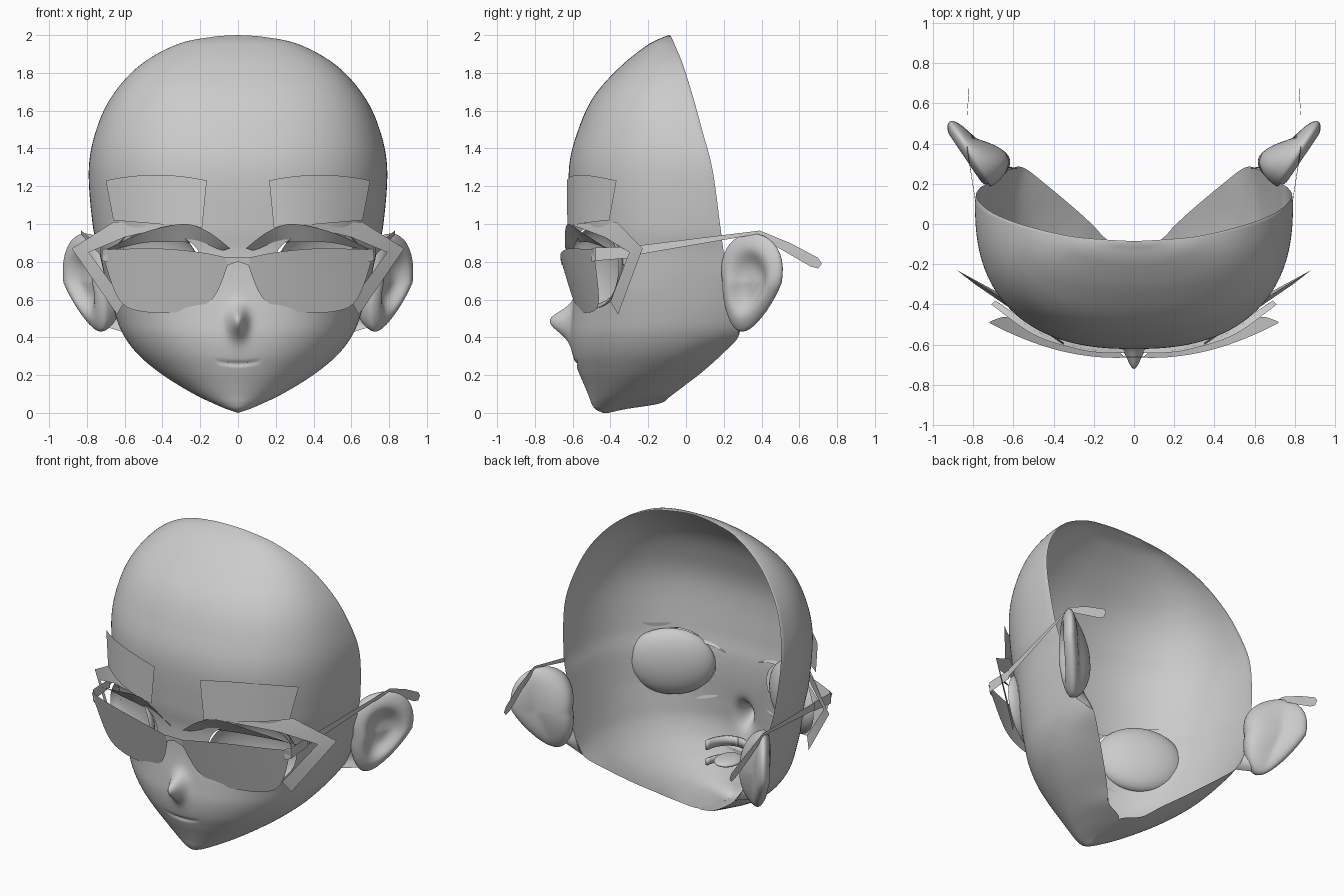
import bpy, bmesh, math
from mathutils import Vector, Matrix

if "Cube" in bpy.data.objects:
    bpy.data.objects.remove(bpy.data.objects["Cube"])

grey = bpy.data.materials.new("plain grey")
grey.use_nodes = True
grey.diffuse_color = (0.6, 0.6, 0.6, 1)
grey.node_tree.nodes["Principled BSDF"].inputs["Base Color"].default_value = (0.6, 0.6, 0.6, 1)


def finish(name, bm, mirror=True, thick=0):
    """Turn a bmesh into a smooth grey object, mirrored across x if asked."""
    mesh = bpy.data.meshes.new(name)
    bm.to_mesh(mesh)
    bm.free()
    mesh.materials.append(grey)
    obj = bpy.data.objects.new(name, mesh)
    bpy.context.collection.objects.link(obj)
    bpy.ops.object.select_all(action="DESELECT")
    obj.select_set(True)
    bpy.context.view_layer.objects.active = obj
    bpy.ops.object.shade_smooth_by_angle(angle=math.radians(50))
    if thick:
        mod = obj.modifiers.new("thickness", "SOLIDIFY")
        mod.thickness, mod.offset = thick, 0
    if mirror:
        mod = obj.modifiers.new("mirror", "MIRROR")
        mod.use_clip = True
    return obj


def spline(points, steps):
    """Sample a smooth curve through points of any dimension."""
    out = []
    for i in range(len(points) - 1):
        p = [points[max(0, min(len(points) - 1, i + k))] for k in (-1, 0, 1, 2)]
        for j in range(steps):
            t = j / steps
            out.append([b + t / 2 * (c - a + t * (2*a - 5*b + 4*c - d + t * (3*(b - c) + d - a)))
                        for a, b, c, d in zip(*p)])
    return out + [list(points[-1])]


def grid(rows):
    """Skin equal-length rows of points with quads."""
    bm = bmesh.new()
    vs = [[bm.verts.new(p) for p in row] for row in rows]
    for r, q in zip(vs, vs[1:]):
        for i in range(len(r) - 1):
            bm.faces.new((r[i], r[i + 1], q[i + 1], q[i]))
    bmesh.ops.remove_doubles(bm, verts=bm.verts, dist=0.0005)
    return bm


# Head shell levels: height, front y, widest x, widest y, rim x, rim y
levels = [
    (0, -.44, 0, -.43, 0, -.41), (.02, -.48, .06, -.42, 0, -.32),
    (.05, -.5, .13, -.38, 0, -.14), (.09, -.515, .215, -.32, .13, -.08),
    (.15, -.54, .32, -.24, .21, 0), (.22, -.57, .425, -.16, .31, .09),
    (.31, -.6, .53, -.08, .43, .19), (.41, -.612, .605, -.02, .55, .28),
    (.52, -.603, .65, .02, .62, .27), (.7, -.585, .7, .05, .69, .23),
    (.85, -.585, .735, .08, .73, .2), (1, -.605, .77, .1, .765, .18),
    (1.29, -.62, .79, .1, .785, .14), (1.5, -.57, .75, .06, .745, .085),
    (1.68, -.485, .665, .02, .66, .035), (1.84, -.34, .52, -.03, .515, -.015),
    (1.95, -.2, .325, -.065, .32, -.06), (1.99, -.118, .14, -.08, .135, -.078),
    (2, -.085, 0, -.085, 0, -.085)]


def head_row(level, count=64, tail=10):
    z, front, wide_x, wide_y, rim_x, rim_y = level
    power = 2 / min(2.45, 1.8 + z, 2.2 + (2 - z))
    row = []
    for i in range(count + 1):
        t = math.pi / 2 * (i / count) ** 1.35
        x = wide_x * math.sin(t) ** power
        y = wide_y + (front - wide_y) * max(0, math.cos(t)) ** power
        # nose point and mouth crease
        height = .065 if z > .49 else .08
        y -= .115 * math.exp(-(x / .045) ** 2 - ((z - .49) / height) ** 2)
        if x < .12:
            y += .012 * math.exp(-((z - .26 - x * x) / .01) ** 2) * (1 - x / .12) ** .5
        row.append((x, y, z))
    for i in range(1, tail + 1):
        q = i / tail
        row.append((wide_x + (rim_x - wide_x) * q * q, wide_y + (rim_y - wide_y) * q, z))
    return row


bm = grid([head_row(level) for level in spline(levels, 10)])
# Eye openings: ellipses in a plane turned to follow the cheek
EYE = Vector((.43, -.5, .775))
EYE_TURN = .5
ACROSS = Vector((math.cos(EYE_TURN), math.sin(EYE_TURN), 0))
EYE_W, EYE_H = .25, .2


def eye_radius(p):
    return math.hypot((p - EYE).dot(ACROSS) / EYE_W, (p.z - EYE.z) / EYE_H)


inside = [f for f in bm.faces
          if f.calc_center_median().y < -.1 and eye_radius(f.calc_center_median()) < 1]
bmesh.ops.delete(bm, geom=inside, context="FACES")
for v in bm.verts:
    r = eye_radius(v.co)
    if v.is_boundary and v.co.y < -.1 and v.co.x > .1 and .8 < r < 1.2:
        v.co += ACROSS * (v.co - EYE).dot(ACROSS) * (1 / r - 1)
        v.co.z = EYE.z + (v.co.z - EYE.z) / r
finish("head_shell", bm)

# Hollow eye dishes, bulging into the head
bm = bmesh.new()
bmesh.ops.create_uvsphere(bm, u_segments=48, v_segments=32, radius=1)
bmesh.ops.delete(bm, geom=[v for v in bm.verts if v.co.y < -.01], context="VERTS")
bmesh.ops.transform(bm, verts=bm.verts, matrix=Matrix.Translation(EYE + Vector((.015, .015, -.005)))
                    @ Matrix.Rotation(EYE_TURN, 4, "Z") @ Matrix.Diagonal((.265, .1, .215, 1)))
finish("eye_dish", bm)


def strip(name, first, second, steps=1):
    return finish(name, grid([spline(first, steps), spline(second, steps)]))


# Brow plates lying just off the forehead
def brow_y(x):
    return -.637 + .68 * x ** 2.6


rows = []
for k in range(13):
    u = k / 12
    top = (.165 + .535 * u, 1.23 + .12 * u * (1 - u))
    low = (.19 + .47 * u, .98 + .04 * u)
    rows.append([(x, brow_y(x), z) for x, z in (top, low)])
finish("brow", grid(rows))

# Upper lid band and outer lash wing
strip("upper_lid", [(.04, -.64, .87), (.16, -.64, .96), (.29, -.62, 1), (.5, -.55, .955), (.71, -.4, .86)],
      [(.08, -.59, .86), (.2, -.57, .895), (.32, -.55, .905), (.5, -.5, .9), (.69, -.38, .855)], steps=6)
strip("lash_wing", [(.35, -.6, 1.0), (.66, -.365, 1.01), (.88, -.23, .87), (.64, -.36, .52)],
      [(.35, -.59, .99), (.6, -.43, .93), (.79, -.3, .85), (.6, -.4, .59)])


# Curved, tilted spectacle lenses
def lens_y(x, z):
    return -.66 + .36 * x * x + .28 * (.8 - z)


upper = spline([(.05, .82), (.2, .85), (.42, .87), (.72, .865)], 8)
lower = spline([(.055, .78), (.13, .61), (.27, .54), (.5, .535), (.63, .6), (.715, .83)], 5)
lower = [lower[round(i * (len(lower) - 1) / (len(upper) - 1))] for i in range(len(upper))]
rows = [[(x, lens_y(x, z), z) for x, z in (a, [(p + q) / 2 for p, q in zip(a, b)], b)]
        for a, b in zip(upper, lower)]
finish("lens", grid(rows))
strip("lens_bridge", [(0, -.665, .825), (.06, -.665, .825)], [(0, -.66, .8), (.06, -.66, .78)])
# Hinge bars, arms and drooping ear tips
strip("hinge", [(.69, -.5, .87), (.72, -.48, .875), (.72, -.3, .88)],
      [(.69, -.5, .8), (.72, -.48, .805), (.72, -.3, .82)])
strip("arm", [(.725, -.3, .88), (.83, .39, .965), (.83, .55, .9), (.82, .7, .82), (.82, .72, .79)],
      [(.725, -.3, .83), (.83, .37, .945), (.83, .53, .85), (.82, .66, .775), (.82, .7, .765)])

# Ears: flattened balls with a hollow outer face, thick at the root, tapering to the lobe
bm = bmesh.new()
bmesh.ops.create_uvsphere(bm, u_segments=40, v_segments=32, radius=1,
                          matrix=Matrix.Rotation(math.pi / 2, 4, "X"))
for v in bm.verts:
    x, y, z = v.co
    if y < 0:
        y += 1.25 * math.exp(-(math.hypot(x, z) / .55) ** 4)
    else:
        y *= 1 + 2.2 * max(0, .3 - x)
    droop = max(0, -z)
    v.co = Vector((x * (.185 + .055 * z) - .09 * droop, y * .06 + .04 * droop, z * .26))
turn = Matrix.Rotation(math.radians(56), 4, "Z")
bmesh.ops.transform(bm, verts=bm.verts, matrix=Matrix.Translation((.81, .35, .69)) @ turn)
finish("ear", bm)

# Bridging skin between the jaw rim and the ear
strip("ear_root", [(.725, .2, .85), (.69, .23, .7), (.62, .27, .52), (.55, .28, .41)],
      [(.78, .37, .86), (.73, .37, .7), (.69, .33, .52), (.68, .27, .45)], steps=5)

# Mouth: two curved tooth rows and a tongue
for name, z, tall in (("upper_teeth", .3, .06), ("lower_teeth", .2, .04)):
    arc = [(.13 * math.sin(a * math.pi / 16), -.4 - .15 * math.cos(a * math.pi / 16)) for a in range(9)]
    finish(name, grid([[(x, y, h) for x, y in arc] for h in (z, z + tall)]), True, .015)
bm = bmesh.new()
bmesh.ops.create_uvsphere(bm, u_segments=24, v_segments=16, radius=1,
                          matrix=Matrix.Translation((0, -.44, .255)) @ Matrix.Diagonal((.08, .1, .025, 1)))
finish("tongue", bm, False)
